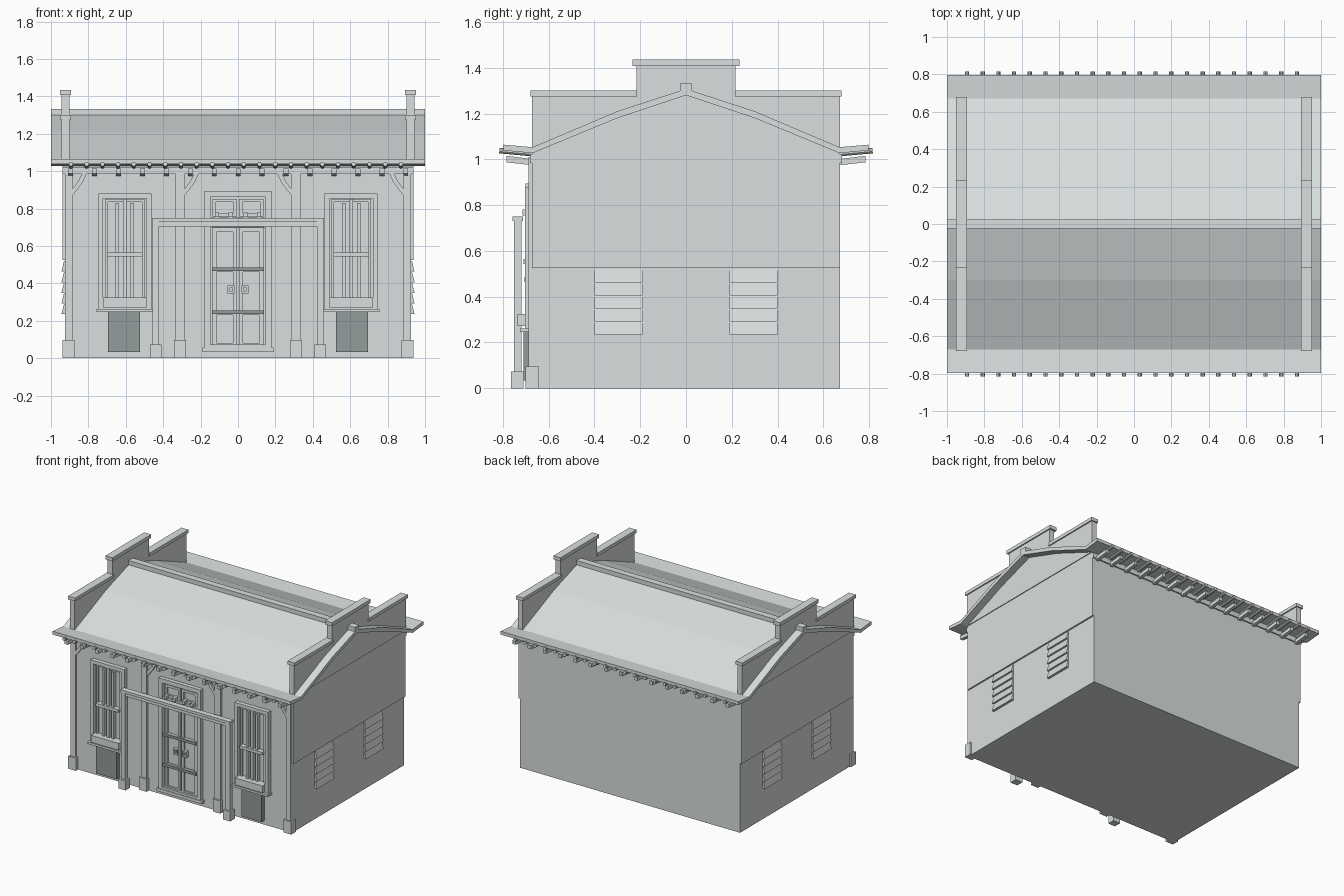
import bpy, bmesh
from math import pi
from mathutils import Matrix, Vector

cube = bpy.data.objects.get("Cube")
if cube:
    bpy.data.objects.remove(cube, do_unlink=True)


def material(name, rgb):
    m = bpy.data.materials.new(name)
    m.use_nodes = True
    m.diffuse_color = (*rgb, 1)
    m.node_tree.nodes["Principled BSDF"].inputs["Base Color"].default_value = (*rgb, 1)
    return m


PALE = material("pale_grey", (0.70, 0.735, 0.735))
DARK = material("dark_grey", (0.29, 0.335, 0.335))
WALL = -0.672   # front wall plane


def finish(name, bm, mat=PALE):
    bmesh.ops.recalc_face_normals(bm, faces=bm.faces)
    me = bpy.data.meshes.new(name)
    bm.to_mesh(me)
    bm.free()
    me.materials.append(mat)
    ob = bpy.data.objects.new(name, me)
    bpy.context.collection.objects.link(ob)
    return ob


def add_box(bm, x0, x1, y0, y1, z0, z1):
    mid = Vector((x0 + x1, y0 + y1, z0 + z1)) / 2
    size = Matrix.Diagonal((abs(x1 - x0), abs(y1 - y0), abs(z1 - z0), 1))
    bmesh.ops.create_cube(bm, size=1, matrix=Matrix.Translation(mid) @ size)


def boxes(name, dims, mat=PALE):
    bm = bmesh.new()
    for d in dims:
        add_box(bm, *d)
    return finish(name, bm, mat)


def add_prism(bm, points, direction):
    face = bm.faces.new([bm.verts.new(p) for p in points])
    ext = bmesh.ops.extrude_face_region(bm, geom=[face], use_keep_orig=True)
    moved = [v for v in ext["geom"] if isinstance(v, bmesh.types.BMVert)]
    bmesh.ops.translate(bm, verts=moved, vec=direction)


def along_x(name, profile, x0, x1, mat=PALE):
    bm = bmesh.new()
    add_prism(bm, [(x0, y, z) for y, z in profile], (x1 - x0, 0, 0))
    return finish(name, bm, mat)


def frame(name, x0, x1, z0, z1, w, depth):
    y0, y1 = WALL - depth, WALL
    return boxes(name, [(x0, x0 + w, y0, y1, z0, z1), (x1 - w, x1, y0, y1, z0, z1),
                        (x0 + w, x1 - w, y0, y1, z1 - w, z1), (x0 + w, x1 - w, y0, y1, z0, z0 + w)])


def both(half):
    """Mirror a half profile that runs from the ridge outward."""
    return [(-y, z) for y, z in reversed(half)] + half[1:]


# Walls: the upper storey overhangs the lower one slightly at the gables
boxes("lower_walls", [(-0.925, 0.925, WALL, -WALL, 0, 0.53)])
gable = both([(0, 1.285), (0.3, 1.185), (0.672, 1.035)])
along_x("upper_walls", gable + [(0.672, 0.525), (-0.672, 0.525)], -0.937, 0.937)

# Roof with flared eaves, and ridge cap
top = both([(0, 1.308), (0.3, 1.21), (0.67, 1.053), (0.797, 1.064)])
under = both([(0, 1.28), (0.3, 1.18), (0.67, 1.027), (0.797, 1.039)])
along_x("roof", top + under[::-1], -1, 1)
boxes("ridge_cap", [(-1, 1, -0.025, 0.025, 1.28, 1.333)])

# Stepped gable parapets with copings
for sx, side in ((-1, "right"), (1, "left")):
    wall, cap = (sx * 0.902, sx * 0.943), (sx * 0.893, sx * 0.952)
    boxes(side + "_parapet", [(*wall, WALL, -WALL, 1.03, 1.276), (*wall, -0.217, 0.217, 1.27, 1.41)])
    boxes(side + "_parapet_coping", [(*cap, -0.68, -0.215, 1.275, 1.3), (*cap, 0.215, 0.68, 1.275, 1.3),
                                     (*cap, -0.233, 0.233, 1.408, 1.435)])

# Eaves: wall beam, square rafters and round rafter ends
for sy, side in ((-1, "front"), (1, "back")):
    boxes(side + "_wall_beam", [(-0.937, 0.937, sy * 0.66, sy * 0.682, 0.985, 1.022)])
    bm = bmesh.new()
    for i in range(15):
        x = -0.895 + i * 0.128
        pts = [(0.66, 0.973), (0.66, 1.0), (0.783, 1.015), (0.783, 0.987)]
        add_prism(bm, [(x - 0.013, sy * y, z) for y, z in pts], (0.026, 0, 0))
    finish(side + "_square_rafters", bm)
    bm = bmesh.new()
    for i in range(22):
        place = Matrix.Translation((-0.893 + i * 0.084, sy * 0.738, 1.031))
        turn = Matrix.Rotation(pi / 2 + sy * 0.09, 4, "X")
        bmesh.ops.create_cone(bm, cap_ends=True, segments=10, radius1=0.012, radius2=0.012,
                              depth=0.155, matrix=place @ turn)
    finish(side + "_round_rafters", bm)

# Front posts with plinths and curved braces
for sx, side in ((-1, "right"), (1, "left")):
    for x, half, label in ((0.905, 0.02, "corner"), (0.31, 0.024, "inner")):
        c = sx * x
        boxes(f"{side}_{label}_post", [(c - half, c + half, -0.688, -0.65, 0.09, 1.01)])
        boxes(f"{side}_{label}_plinth", [(c - 0.032, c + 0.032, -0.7, -0.642, 0, 0.096)])
        bm = bmesh.new()
        e = c - sx * half
        brace = [(0, 0.87), (0.025, 0.9), (0.055, 0.94), (0.075, 0.985), (0.05, 0.985), (0.03, 0.945), (0, 0.905)]
        add_prism(bm, [(e - sx * dx, -0.686, z) for dx, z in brace], (0, 0.02, 0))
        finish(f"{side}_{label}_brace", bm)
    c = sx * 0.44
    boxes(side + "_porch_post", [(c - 0.018, c + 0.018, -0.752, -0.718, 0.06, 0.73)])
    boxes(side + "_porch_plinth", [(c - 0.03, c + 0.03, -0.765, -0.71, 0, 0.073)])

# Porch lintel
boxes("porch_lintel", [(-0.422, 0.422, -0.748, -0.722, 0.705, 0.732)])
boxes("porch_slab", [(-0.46, 0.46, -0.757, -0.713, 0.73, 0.75)])

# Door: surround, threshold, two leaves, transom, bars and pulls
frame("door_surround", -0.178, 0.178, 0.04, 0.895, 0.032, 0.03)
boxes("door_threshold", [(-0.19, 0.19, -0.706, WALL, 0.033, 0.056)])
boxes("transom_rail", [(-0.146, 0.146, -0.695, WALL, 0.7, 0.755)])
boxes("door_shadow_gap", [(-0.14, 0.14, -0.697, WALL, 0.697, 0.708)], DARK)
boxes("door_bars", [(-0.14, 0.14, -0.705, WALL, z, z + 0.02) for z in (0.235, 0.465)], DARK)
for sx, side in ((-1, "right"), (1, "left")):
    a, b = sorted((sx * 0.006, sx * 0.135))
    frame(side + "_door_leaf", a, b, 0.062, 0.695, 0.02, 0.014)
    boxes(side + "_leaf_rails", [(a, b, WALL - 0.013, WALL, z, z + 0.025) for z in (0.23, 0.46)])
    frame(side + "_transom_light", a, b, 0.758, 0.852, 0.018, 0.014)
    p, q = sorted((sx * 0.018, sx * 0.055))
    frame(side + "_door_pull", p, q, 0.345, 0.39, 0.011, 0.027)
    boxes(side + "_lintel_pegs", [(sx * x - 0.01, sx * x + 0.01, -0.715, WALL, 0.755, 0.78)
                                  for x in (0.04, 0.112)])

    # Front window with lattice, sill and dark panel below
    c = sx * 0.605
    frame(side + "_window_frame", c - 0.142, c + 0.142, 0.26, 0.88, 0.026, 0.032)
    frame(side + "_window_sash", c - 0.105, c + 0.105, 0.3, 0.85, 0.014, 0.014)
    bars = [(c + d - w, c + d + w, -0.698, WALL, 0.31, z)
            for d, w, z in ((-0.04, 0.009, 0.83), (0, 0.011, 0.85), (0.04, 0.009, 0.83))]
    boxes(side + "_window_bars", bars)
    boxes(side + "_window_crossbar", [(c - 0.095, c + 0.095, -0.71, WALL, 0.543, 0.565)])
    boxes(side + "_window_box", [(c - 0.116, c + 0.116, -0.735, WALL, 0.272, 0.325)])
    boxes(side + "_window_sill", [(c - 0.152, c + 0.152, -0.725, WALL, 0.246, 0.262)])
    d = sx * 0.61
    boxes(side + "_under_window_panel", [(d - 0.085, d + 0.085, -0.71, WALL, 0.033, 0.247)], DARK)

    # Louvred shutters on the gable walls
    for y, label in ((-0.295, "front"), (0.295, "back")):
        bm = bmesh.new()
        n, z0, z1 = 5, 0.235, 0.52
        h = (z1 - z0) / n
        for i in range(n):
            z = z0 + i * h
            pts = [(0.92, z), (0.944, z), (0.93, z + h), (0.92, z + h)]
            add_prism(bm, [(sx * x, y - 0.105, zz) for x, zz in pts], (0, 0.21, 0))
        finish(f"{side}_{label}_shutter", bm)
